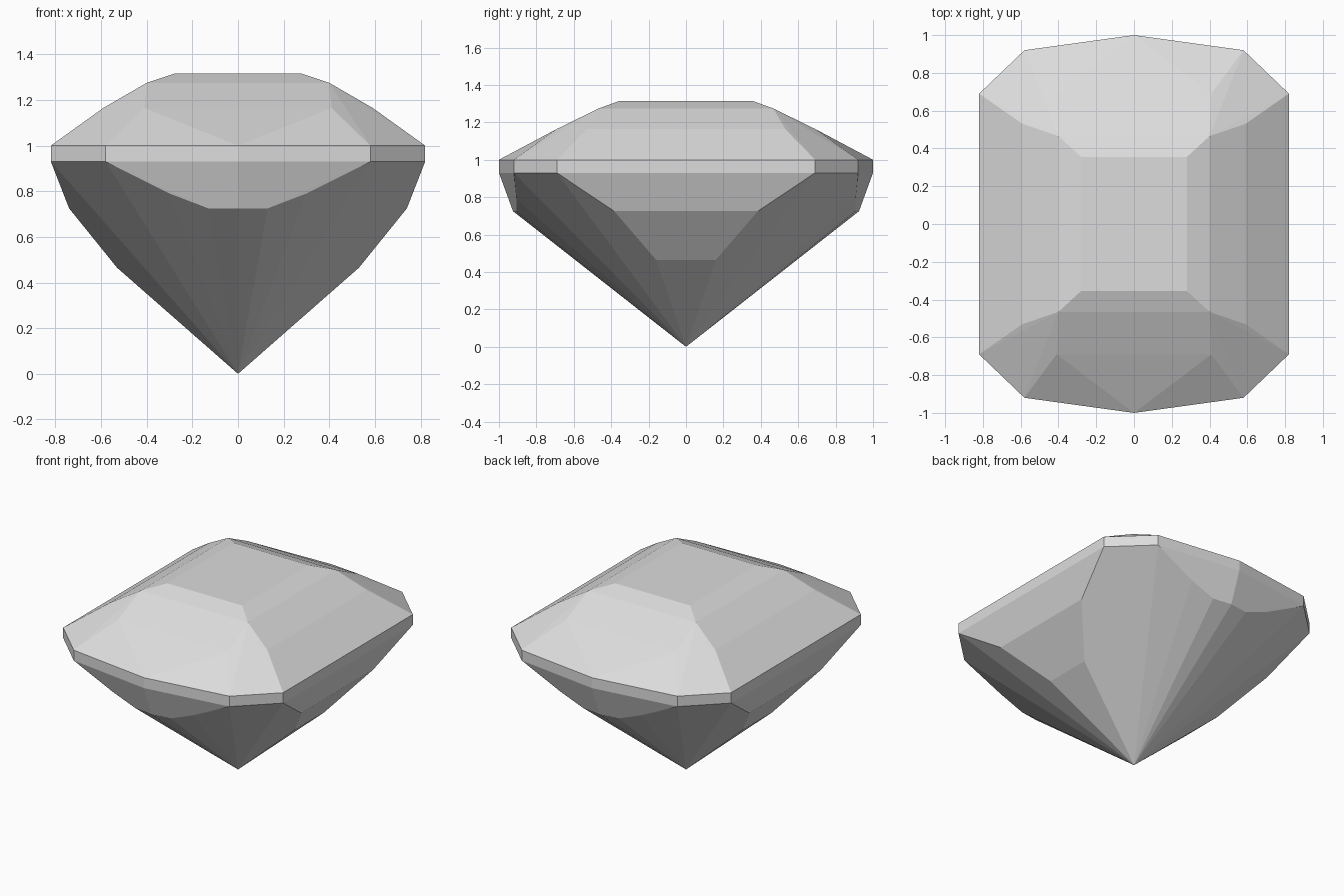
import bpy
import bmesh
from math import radians

cube = bpy.data.objects.get("Cube")
if cube:
    bpy.data.objects.remove(cube, do_unlink=True)

# Pale grey stone
grey = bpy.data.materials.new("pale grey")
grey.use_nodes = True
colour = (0.72, 0.72, 0.72, 1)
grey.diffuse_color = colour
grey.node_tree.nodes["Principled BSDF"].inputs["Base Color"].default_value = colour

# One quarter of the facet corners
table = [(0.28, 0.355, 1.315)]
crown = [(0.40, 0.465, 1.275), (0.59, 0.53, 1.165), (0.41, 0.69, 1.165)]
outline = [(0.82, 0.69), (0.58, 0.92), (0, 1)]
girdle = [(x, y, z) for x, y in outline for z in (0.93, 1.0)]
pavilion = [(0.74, 0.384, 0.725), (0.53, 0.16, 0.465), (0.30, 0.907, 0.79),
            (0.13, 0.907, 0.725), (0, 0.925, 0.725)]
tip = [(0, 0, 0)]

# Mirror the corners to all four quarters
corners = {(x * sx, y * sy, z)
           for x, y, z in table + crown + girdle + pavilion + tip
           for sx in (1, -1) for sy in (1, -1)}

# Wrap the corners in flat facets
bm = bmesh.new()
for co in sorted(corners):
    bm.verts.new(co)
hull = bmesh.ops.convex_hull(bm, input=bm.verts[:])
loose = [v for v in bm.verts if not v.link_faces]
bmesh.ops.delete(bm, geom=loose, context='VERTS')
bmesh.ops.dissolve_limit(bm, angle_limit=radians(0.5),
                         verts=bm.verts[:], edges=bm.edges[:])
bmesh.ops.recalc_face_normals(bm, faces=bm.faces[:])

mesh = bpy.data.meshes.new("cut_gem")
bm.to_mesh(mesh)
bm.free()
mesh.materials.append(grey)
gem = bpy.data.objects.new("cut_gem", mesh)
bpy.context.collection.objects.link(gem)
